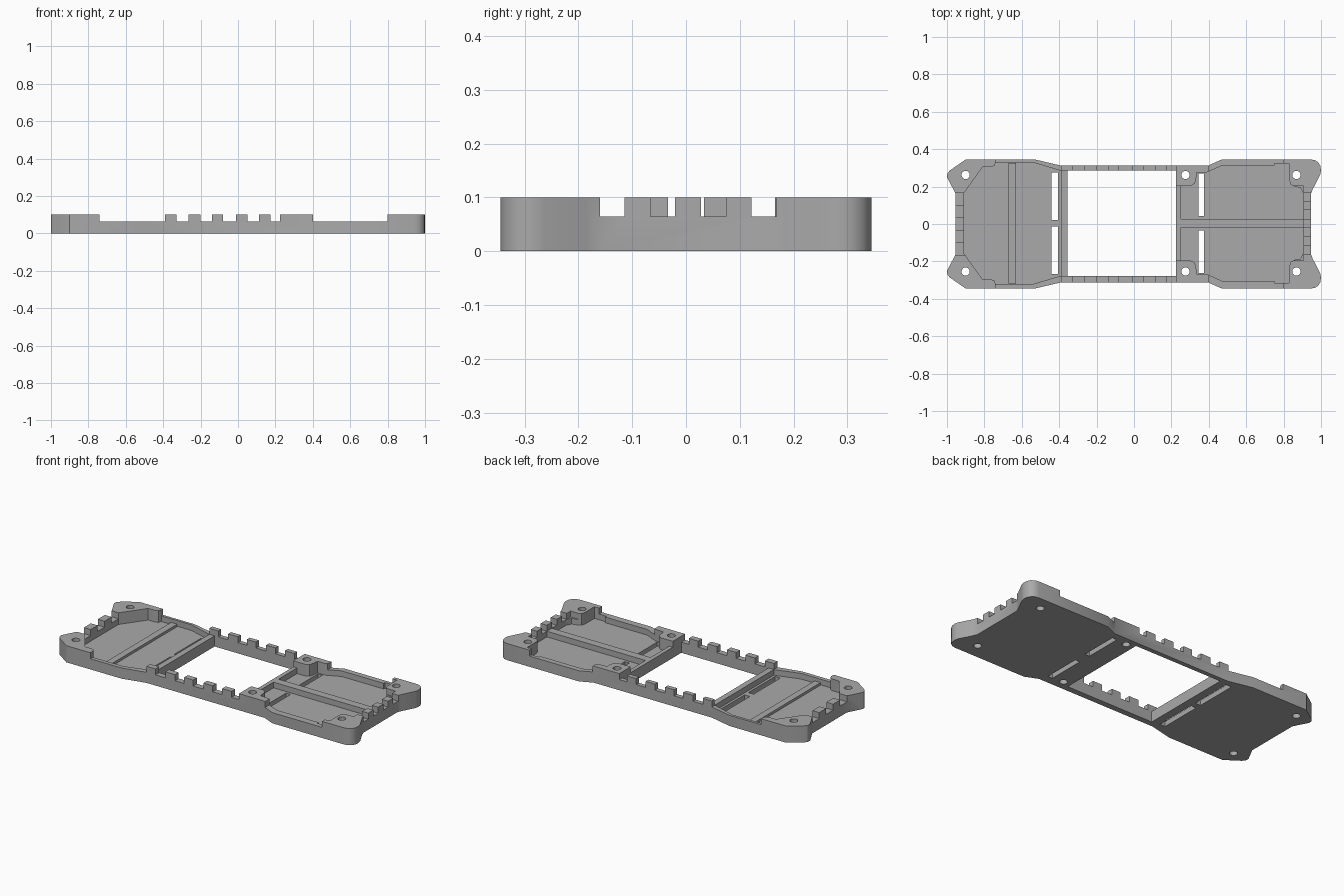
import bpy, bmesh, math

if "Cube" in bpy.data.objects:
    bpy.data.objects.remove(bpy.data.objects["Cube"])

TOP, RAIL, FLOOR, CY = 0.10, 0.064, 0.03, 0.004

grey = bpy.data.materials.new("plain grey")
grey.use_nodes = True
colour = (0.40, 0.40, 0.40, 1)
grey.diffuse_color = colour
grey.node_tree.nodes["Principled BSDF"].inputs["Base Color"].default_value = colour


def prism(name, points, z0, z1):
    """Closed solid from a flat outline."""
    bm = bmesh.new()
    base = bm.faces.new([bm.verts.new((x, y, z0)) for x, y in points])
    top = bmesh.ops.extrude_face_region(bm, geom=[base])["geom"]
    verts = [v for v in top if isinstance(v, bmesh.types.BMVert)]
    bmesh.ops.translate(bm, verts=verts, vec=(0, 0, z1 - z0))
    bmesh.ops.recalc_face_normals(bm, faces=bm.faces)
    mesh = bpy.data.meshes.new(name)
    bm.to_mesh(mesh)
    bm.free()
    mesh.materials.append(grey)
    obj = bpy.data.objects.new(name, mesh)
    bpy.context.collection.objects.link(obj)
    return obj


def mirrored(half):
    """Outline closed by its reflection in y."""
    return half + [(x, -y) for x, y in reversed(half)]


def cut(points, z0, z1=0.2, dy=CY):
    cutter = prism("cutter", [(x, y + dy) for x, y in points], z0, z1)
    mod = frame.modifiers.new("cut", 'BOOLEAN')
    mod.operation, mod.solver, mod.object = 'DIFFERENCE', 'EXACT', cutter
    bpy.context.view_layer.objects.active = frame
    bpy.ops.object.modifier_apply(modifier=mod.name)
    bpy.data.objects.remove(cutter)


def rect(x0, x1, y0, y1):
    return [(x0, y0), (x1, y0), (x1, y1), (x0, y1)]


def circle(x, y, r, n=20):
    return [(x + r * math.cos(i * math.tau / n), y + r * math.sin(i * math.tau / n)) for i in range(n)]


# Outer frame block
frame = prism("frame", mirrored([
    (-0.955, 0.165), (-1, 0.25), (-0.998, 0.27), (-0.985, 0.286), (-0.9, 0.345),
    (-0.53, 0.345), (-0.39, 0.312), (0.395, 0.312), (0.47, 0.345), (0.945, 0.345),
    (0.968, 0.341), (0.986, 0.329), (0.997, 0.31), (1, 0.285), (0.995, 0.262),
    (0.955, 0.185), (0.946, 0.16)]), 0, TOP)

# Central window
cut(rect(-0.355, 0.225, -0.281, 0.281), -0.1)

# Lowered side rails and cross walls
cut(rect(-0.74, -0.39, -0.5, 0.5), RAIL)
cut(rect(0.40, 0.80, -0.5, 0.5), RAIL)
cut(rect(-0.395, -0.34, -0.281, 0.281), RAIL)
cut(rect(0.2, 0.905, -0.2, 0.2), RAIL)

# Left tray
cut(mirrored([
    (-0.91, 0.16), (-0.81, 0.3), (-0.765, 0.3), (-0.747, 0.307), (-0.74, 0.325),
    (-0.54, 0.325), (-0.40, 0.283), (-0.39, 0.281)]), FLOOR)

# Two right trays, divided by the middle rib
half_tray = [
    (0.25, 0.024), (0.25, 0.2), (0.305, 0.2), (0.325, 0.212), (0.332, 0.235),
    (0.335, 0.27), (0.39, 0.272), (0.47, 0.308), (0.75, 0.308), (0.75, 0.32),
    (0.83, 0.32), (0.83, 0.23), (0.838, 0.207), (0.86, 0.195), (0.89, 0.19),
    (0.905, 0.16), (0.905, 0.024)]
for side in (1, -1):
    cut([(x, side * y) for x, y in half_tray], FLOOR)
    # Strap slots and screw holes
    for x0, x1, y0, y1 in ((-0.44, -0.405, 0.018, 0.272), (0.345, 0.375, 0.04, 0.265)):
        cut(rect(x0, x1, *sorted((side * y0, side * y1))), -0.1)
    for x in (-0.9, 0.275, 0.868):
        cut(circle(x, side * 0.258, 0.022), -0.1)

# Notches between the side teeth
for x0, x1 in ((-0.33, -0.265), (-0.2, -0.14), (-0.08, -0.012), (0.05, 0.113), (0.175, 0.225)):
    cut(rect(x0, x1, -0.5, 0.5), RAIL)

# Notches between the end teeth
for y in (-0.132, 0, 0.132):
    cut(rect(-1.1, -0.90, y - 0.033, y + 0.033), RAIL, dy=0)
for y in (-0.141, -0.047, 0.047, 0.141):
    cut(rect(0.90, 1.1, y - 0.023, y + 0.023), RAIL)

# Low rib across the left tray
prism("tray_rib", rect(-0.672, -0.632, -0.318, 0.325), FLOOR - 0.005, 0.045)

# Soft shading on the rounded corners only
bpy.ops.object.select_all(action='DESELECT')
frame.select_set(True)
bpy.context.view_layer.objects.active = frame
bpy.ops.object.shade_smooth_by_angle(angle=math.radians(28))
